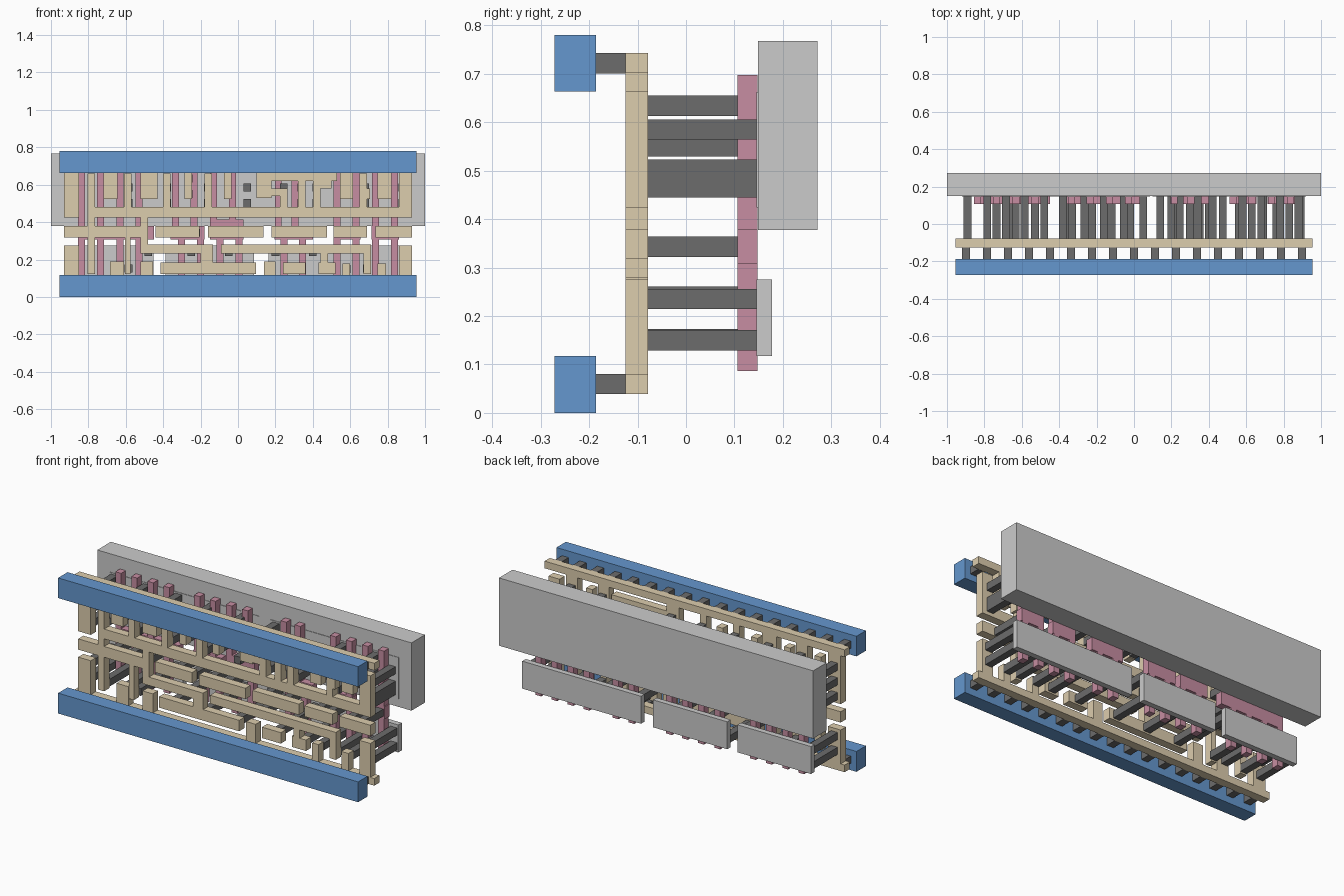
import bpy


def material(name, col):
    m = bpy.data.materials.new(name)
    m.diffuse_color = (*col, 1)
    return m


BLUE = material("blue", (0.13, 0.31, 0.62))
TAN = material("tan", (0.72, 0.61, 0.42))
PINK = material("pink", (0.57, 0.27, 0.36))
DARK = material("dark", (0.15, 0.15, 0.15))


def layer(name, rects, y0, y1, mat=None):
    """Extrude a list of (x0, x1, z0, z1) rectangles between y0 and y1."""
    verts, faces = [], []
    for x0, x1, z0, z1 in rects:
        n = len(verts)
        verts += [(x, y, z) for x in (x0, x1) for y in (y0, y1) for z in (z0, z1)]
        faces += [[n + i for i in f] for f in (
            (0, 1, 3, 2), (4, 6, 7, 5), (0, 4, 5, 1),
            (2, 3, 7, 6), (0, 2, 6, 4), (1, 5, 7, 3))]
    me = bpy.data.meshes.new(name)
    me.from_pydata(verts, [], faces)
    ob = bpy.data.objects.new(name, me)
    bpy.context.collection.objects.link(ob)
    if mat:
        me.materials.append(mat)


def squares(xs, zs, r=0.0208):
    return [(x - r, x + r, z - r, z + r) for x in xs for z in zs]


# Front rails and the stubs behind them
layer("lower_rail", [(-.955, .955, 0, .117)], -.272, -.186, BLUE)
layer("upper_rail", [(-.955, .955, .664, .78)], -.272, -.186, BLUE)
layer("rail_stubs", squares([(i - 8) * .1123 for i in range(17)], (.06, .722)),
      -.186, -.125, DARK)

# Tan wiring layer: rails, bars, then vertical straps
rails = [(-.955, .955, .039, .08), (-.955, .955, .702, .743)]
bars = [
    (-.93, -.48, .318, .38), (-.44, -.205, .318, .38), (-.16, .135, .318, .38),
    (.18, .475, .318, .38), (.51, .69, .318, .38), (.735, .93, .318, .38),
    (-.765, .93, .424, .48), (-.52, -.135, .232, .28), (-.09, .71, .232, .28),
    (-.415, .095, .122, .185), (.1, .53, .62, .664),
]
# straps joined to the top rail
top_straps = [(x0, x1, z, .702) for x0, x1, z in (
    (-.93, -.85, .424), (-.72, -.645, .525), (-.52, -.43, .525),
    (-.285, -.245, .525), (-.075, -.035, .525),
    (.1, .18, .53), (.545, .615, .525), (.745, .82, .525))]
# straps joined to the bottom rail
bottom_straps = [(x0, x1, .08, z) for x0, x1, z in (
    (-.93, -.85, .275), (-.685, -.61, .19), (-.52, -.455, .19),
    (.14, .2, .19), (.86, .93, .275), (.56, .60, .18), (.745, .79, .18))]
links = [
    (-.805, -.765, .122, .66), (-.61, -.57, .48, .66), (-.605, -.575, .122, .318),
    (-.52, -.48, .28, .424), (-.40, -.36, .48, .66), (-.18, -.14, .48, .66),
    (-.20, -.135, .185, .232), (.225, .265, .48, .58), (.18, .265, .54, .58),
    (.32, .36, .48, .62), (.40, .50, .58, .62), (.40, .44, .48, .58),
    (.65, .705, .525, .58), (.65, .69, .48, .66), (.86, .93, .48, .664),
    (.24, .36, .122, .185), (.43, .52, .122, .185), (.67, .71, .122, .232),
    (.44, .48, .185, .232)]
layer("wiring", rails + bars + top_straps + bottom_straps + links,
      -.125, -.078, TAN)

# Pink gate fingers and the pads that join them
left = [-.837, -.735, -.632, -.53]
right = [.53, .632, .735, .837]
up = left + [-.335, -.235, -.132, -.03, .215, .305] + right
down = left + [-.303, -.2, -.097, .005, .245, .345] + right
w = .0185
fingers = [(x - w, x + w, .34, .698) for x in up]
fingers += [(x - w, x + w, .087, .345) for x in down]
pads = [(-.855, -.45, .308, .38), (-.36, -.18, .308, .38), (-.15, .03, .308, .415),
        (.195, .40, .308, .38), (.51, .655, .308, .38), (.715, .86, .308, .38)]
layer("gate_fingers", fingers + pads, .106, .148, PINK)

# Dark posts from the wiring back to the gates and to the grey plates
layer("gate_posts", squares((-.735, -.632, -.53, -.33, -.225, -.12, -.02,
                             .235, .35, .56, .63, .76, .83), (.343,)),
      -.078, .106, DARK)
up_a = (-.89, -.685, -.48, -.265, -.055, .14, .58, .78)
up_b = (-.785, -.585, -.38, -.16, .05, .245, .34, .42, .68, .88)
layer("upper_posts", squares(up_a, (.634, .55)) + squares(up_b, (.585, .502))
      + squares((-.89, .88), (.465,)), -.078, .147, DARK)
layer("lower_posts", squares((-.89, .89), (.235, .15))
      + squares((-.785, -.585, -.35, -.15, .05, .30, .475, .69), (.152,))
      + squares((-.48, -.25, -.05, .20, .40), (.24,))
      + squares((-.66, .58, .77), (.15,)), -.078, .147, DARK)

# Grey plates at the back
layer("lower_plates", [(-.92, -.452, .117, .275), (-.387, .085, .117, .275),
                       (.162, .918, .117, .275)], .146, .178)
layer("upper_plates", [(-.92, .03, .424, .663), (.1, .92, .424, .663)], .146, .178)
layer("back_slab", [(-1, 1, .378, .768)], .149, .272)
